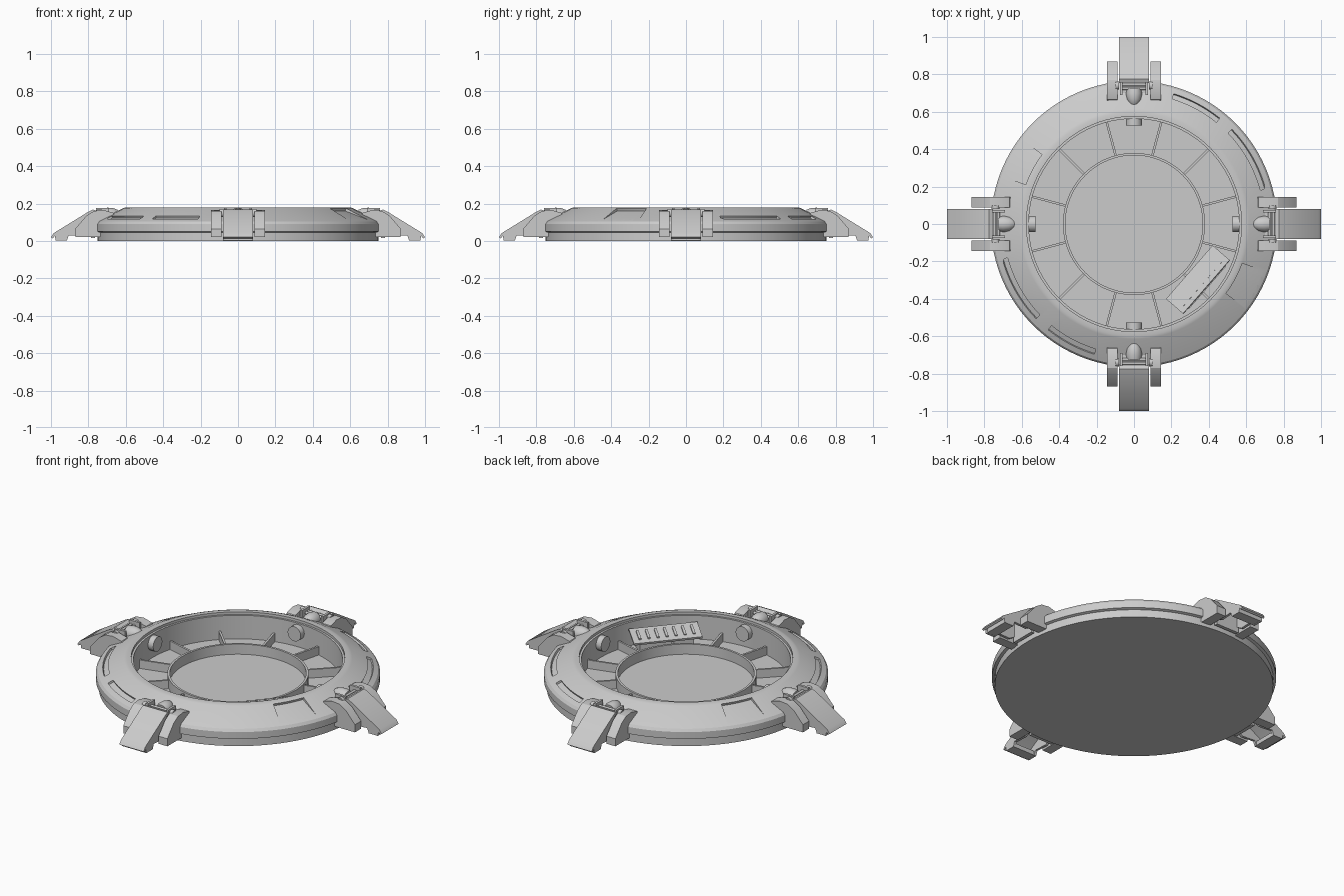
import bpy, bmesh, math
from mathutils import Matrix, Vector

cube = bpy.data.objects.get("Cube")
if cube:
    bpy.data.objects.remove(cube, do_unlink=True)

grey = bpy.data.materials.new("plain grey")
grey.use_nodes = True
grey.diffuse_color = (0.6, 0.6, 0.6, 1)
grey.node_tree.nodes["Principled BSDF"].inputs["Base Color"].default_value = (0.6, 0.6, 0.6, 1)


def finish(name, bm, matrix=Matrix(), smooth=True):
    bmesh.ops.remove_doubles(bm, verts=bm.verts, dist=1e-5)
    bmesh.ops.recalc_face_normals(bm, faces=bm.faces)
    mesh = bpy.data.meshes.new(name)
    bm.to_mesh(mesh)
    bm.free()
    mesh.materials.append(grey)
    obj = bpy.data.objects.new(name, mesh)
    obj.matrix_world = matrix
    bpy.context.collection.objects.link(obj)
    if smooth:
        shade(obj)
    return obj


def shade(obj):
    bpy.ops.object.select_all(action='DESELECT')
    obj.select_set(True)
    bpy.context.view_layer.objects.active = obj
    bpy.ops.object.shade_smooth_by_angle(angle=math.radians(25))


def revolve(name, profile, start=0, end=360, steps=96, closed=True, matrix=Matrix(), smooth=True):
    """Sweep an (r, z) profile around z; partial sweeps get end caps."""
    bm = bmesh.new()
    full = end - start == 360
    rings = []
    for i in range(steps if full else steps + 1):
        a = math.radians(start + (end - start) * i / steps)
        rings.append([bm.verts.new((r * math.cos(a), r * math.sin(a), z)) for r, z in profile])
    n = len(profile)
    for i in range(steps):
        p, q = rings[i], rings[(i + 1) % len(rings)]
        for j in range(n if closed else n - 1):
            k = (j + 1) % n
            on_axis = [profile[m][0] == 0 for m in (j, k)]
            if on_axis[0]:
                bm.faces.new((p[j], q[k], p[k]))
            elif on_axis[1]:
                bm.faces.new((p[j], q[j], p[k]))
            else:
                bm.faces.new((p[j], q[j], q[k], p[k]))
    if not full:
        bm.faces.new(rings[0])
        bm.faces.new(rings[-1])
    return finish(name, bm, matrix, smooth)


def extrude(name, profile, y0, y1, matrix=Matrix()):
    """Extrude an (x, z) outline from y0 to y1."""
    bm = bmesh.new()
    face = bm.faces.new([bm.verts.new((x, y0, z)) for x, z in profile])
    new = bmesh.ops.extrude_face_region(bm, geom=[face], use_keep_orig=True)["geom"]
    bmesh.ops.translate(bm, vec=(0, y1 - y0, 0), verts=[v for v in new if isinstance(v, bmesh.types.BMVert)])
    return finish(name, bm, matrix)


def box(name, center, size, matrix=Matrix()):
    bm = bmesh.new()
    bmesh.ops.create_cube(bm, size=1, matrix=Matrix.Translation(center) @ Matrix.Diagonal((*size, 1)))
    return finish(name, bm, matrix, False)


def rod(name, center, radius, length, axis, matrix=Matrix(), sides=24):
    bm = bmesh.new()
    turn = Vector((0, 0, 1)).rotation_difference(Vector(axis)).to_matrix().to_4x4()
    bmesh.ops.create_cone(bm, cap_ends=True, segments=sides, radius1=radius, radius2=radius,
                          depth=length, matrix=Matrix.Translation(center) @ turn)
    return finish(name, bm, matrix)


def spin(degrees):
    return Matrix.Rotation(math.radians(degrees), 4, 'Z')


# Dish body: base disc, stepped outer wall, sloped collar and inner well
body = revolve("dish_body", [
    (0, 0), (0.75, 0), (0.75, 0.045), (0.765, 0.05), (0.765, 0.09), (0.755, 0.105), (0.615, 0.175),
    (0.6, 0.18), (0.575, 0.18), (0.575, 0.165), (0.563, 0.165), (0.563, 0.025), (0, 0.025)],
    closed=False, smooth=False)

# Shallow slots and wedge panels cut in the collar, repeated on the opposite side
slot = [(0.695, 0.122), (0.723, 0.108), (0.74, 0.14), (0.71, 0.155)]
panel = [(0.735, 0.115), (0.61, 0.16), (0.617, 0.176), (0.65, 0.19), (0.75, 0.14)]
for half in (0, 180):
    for outline, a, b in ((slot, 15, 44), (slot, 51, 73), (panel, -37, -20)):
        cutter = revolve("collar_cutter", outline, a + half, b + half, 10, smooth=False)
        cutter.hide_render = True
        cut = body.modifiers.new("cut", 'BOOLEAN')
        cut.operation, cut.solver, cut.object = 'DIFFERENCE', 'EXACT', cutter
        bpy.context.view_layer.objects.active = body
        bpy.ops.object.modifier_apply(modifier=cut.name)
        bpy.data.objects.remove(cutter, do_unlink=True)
shade(body)

# Inner floor ring and radial ribs
revolve("inner_ring", [(0.367, 0.015), (0.38, 0.015), (0.38, 0.085), (0.367, 0.085)])
for i in range(12):
    box("floor_rib", (0.47, 0, 0.045), (0.2, 0.012, 0.06), spin(15 + 30 * i))

# Control console leaning on the inner wall
console = spin(-41)
extrude("console_base", [(0.42, 0.02), (0.52, 0.02), (0.52, 0.115), (0.42, 0.09)], -0.15, 0.15, console)
extrude("console_plate", [(0.395, 0.09), (0.515, 0.125), (0.512, 0.137), (0.392, 0.102)], -0.19, 0.19, console)
for i in range(7):
    y = -0.15 + 0.05 * i
    extrude("console_key", [(0.42, 0.1), (0.49, 0.12), (0.487, 0.137), (0.417, 0.117)], y - 0.007, y + 0.007, console)

# Four hinged legs
cheek = [(0.64, 0.11), (0.665, 0.15), (0.72, 0.165), (0.77, 0.16), (0.81, 0.135),
         (0.87, 0.065), (0.87, 0.02), (0.74, 0.02)]
plate = [(0.755, 0.16), (0.775, 0.168), (0.8, 0.156), (0.985, 0.042), (1, 0.02), (0.99, 0.014),
         (0.975, 0.032), (0.79, 0.142)]
skirt = [(0.78, 0.15), (0.98, 0.035), (0.975, 0.002), (0.915, 0.002), (0.905, 0.03),
         (0.82, 0.025), (0.76, 0.06)]
nose = [(0, -0.025), (0.04, -0.025), (0.043, 0.0), (0.038, 0.03), (0.025, 0.055), (0, 0.075)]
for i in range(4):
    m = spin(90 * i)
    extrude("leg_plate", plate, -0.08, 0.08, m)
    box("leg_back_wall", (0.775, 0, 0.08), (0.02, 0.15, 0.13), m)
    box("leg_foot", (0.945, 0, 0.015), (0.06, 0.15, 0.025), m)
    for s in (-1, 1):
        extrude("leg_skirt", skirt, s * 0.066, s * 0.08, m)
        extrude("leg_cheek", cheek, s * 0.087, s * 0.145, m)
        box("hinge_bracket", (0.725, s * 0.068, 0.14), (0.07, 0.014, 0.07), m)
        rod("hinge_cap", (0.74, s * 0.09, 0.15), 0.022, 0.02, (0, 1, 0), m)
    for x in (0.725, 0.745, 0.765):
        rod("hinge_pin", (x, 0, 0.15), 0.008, 0.13, (0, 1, 0), m, 12)
    box("hinge_bed", (0.735, 0, 0.11), (0.07, 0.13, 0.05), m)
    # Rounded nose pointing inward along the collar slope
    aim = Matrix.Translation((0.695, 0, 0.135)) @ Matrix.Rotation(math.radians(-83), 4, 'Y')
    revolve("collar_nose", nose, steps=24, closed=False, matrix=m @ aim)
    # Round knob on the inner wall
    rod("inner_knob", (0.55, 0, 0.115), 0.043, 0.045, (1, 0, 0), m)
